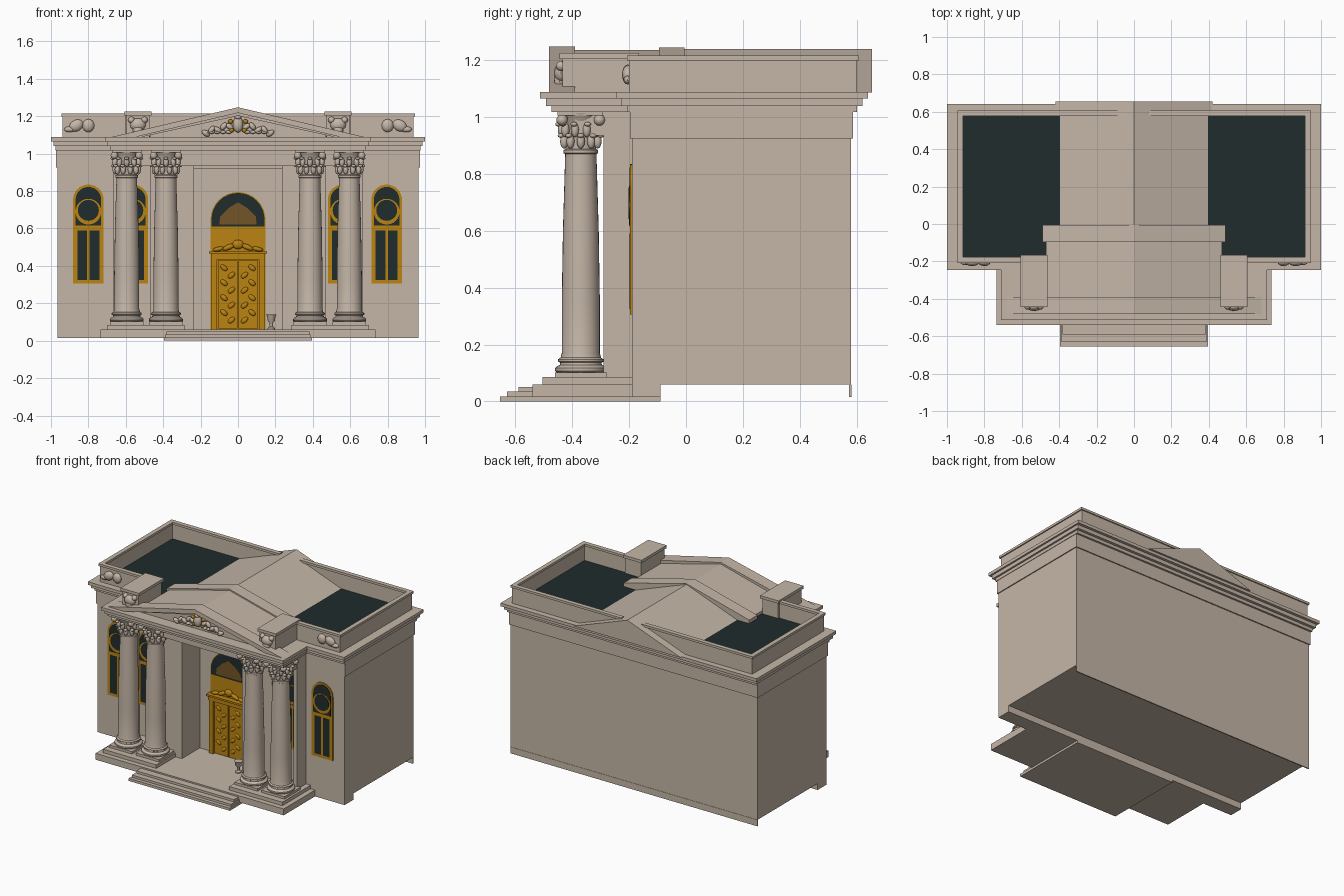
import bpy, bmesh, math
from mathutils import Matrix, Vector


def material(name, rgb):
    m = bpy.data.materials.new(name)
    m.diffuse_color = (*rgb, 1)
    return m


STONE = material("stone", (0.56, 0.47, 0.39))
GOLD = material("gold", (0.50, 0.23, 0.006))
GLASS = material("dark_glass", (0.014, 0.025, 0.026))
BRONZE = material("bronze", (0.17, 0.09, 0.02))


def finish(name, bm, mat, smooth=False):
    bmesh.ops.recalc_face_normals(bm, faces=bm.faces)
    me = bpy.data.meshes.new(name)
    bm.to_mesh(me)
    bm.free()
    me.materials.append(mat)
    ob = bpy.data.objects.new(name, me)
    bpy.context.collection.objects.link(ob)
    if smooth:
        bpy.ops.object.select_all(action='DESELECT')
        ob.select_set(True)
        bpy.context.view_layer.objects.active = ob
        bpy.ops.object.shade_smooth_by_angle(angle=math.radians(40))
    return ob


def box(name, x0, x1, y0, y1, z0, z1, mat=STONE):
    bm = bmesh.new()
    m = Matrix.Translation(((x0 + x1) / 2, (y0 + y1) / 2, (z0 + z1) / 2))
    bmesh.ops.create_cube(bm, size=1, matrix=m @ Matrix.Diagonal((x1 - x0, y1 - y0, z1 - z0, 1)))
    return finish(name, bm, mat)


def pair(name, x0, x1, *rest):
    box(name + "_right", x0, x1, *rest)
    box(name + "_left", -x1, -x0, *rest)


def slab(name, pts, y0, y1, mat=STONE):
    """Outline in x,z extruded along y."""
    bm = bmesh.new()
    f = bm.faces.new([bm.verts.new((x, y0, z)) for x, z in pts])
    r = bmesh.ops.extrude_face_region(bm, geom=[f])
    bmesh.ops.translate(bm, vec=(0, y1 - y0, 0),
                        verts=[v for v in r["geom"] if isinstance(v, bmesh.types.BMVert)])
    return finish(name, bm, mat)


def arch(cx, hw, z0, ztop, n=16):
    zc = ztop - hw
    return [(cx - hw, z0), (cx + hw, z0)] + [
        (cx + hw * math.cos(math.pi * i / n), zc + hw * math.sin(math.pi * i / n)) for i in range(n + 1)]


def disc(cx, cz, r, n=24):
    return [(cx + r * math.cos(2 * math.pi * i / n), cz + r * math.sin(2 * math.pi * i / n)) for i in range(n)]


def lathe(name, prof, cx, cy, n=28, mat=STONE):
    bm = bmesh.new()
    rings = [[bm.verts.new((cx + r * math.cos(2 * math.pi * i / n), cy + r * math.sin(2 * math.pi * i / n), z))
              for i in range(n)] for r, z in prof]
    for a, b in zip(rings, rings[1:]):
        for i in range(n):
            bm.faces.new((a[i], a[(i + 1) % n], b[(i + 1) % n], b[i]))
    bm.faces.new(rings[0])
    bm.faces.new(rings[-1])
    return finish(name, bm, mat, True)


def blobs(name, items, mat=STONE):
    """Carved relief from squashed spheres: (x, y, z, rx, ry, rz, tilt)."""
    bm = bmesh.new()
    for x, y, z, a, b, c, t in items:
        bmesh.ops.create_uvsphere(bm, u_segments=12, v_segments=8, radius=1,
                                  matrix=Matrix.Translation((x, y, z)) @ Matrix.Rotation(t, 4, 'Y')
                                  @ Matrix.Diagonal((a, b, c, 1)))
    return finish(name, bm, mat, True)


# Main building with a recessed entrance bay
box("main_body", -0.965, 0.965, -0.09, 0.58, 0.06, 1.04)
pair("front_wing", 0.235, 0.965, -0.19, -0.09, 0.015, 1.04)
box("entrance_lintel", -0.235, 0.235, -0.19, -0.09, 0.92, 1.04)
pair("inner_pier", 0.235, 0.47, -0.29, -0.19, 0.06, 1.03)
pair("outer_pilaster", 0.635, 0.665, -0.29, -0.19, 0.06, 1.03)
box("back_skirt", -0.965, 0.965, 0.574, 0.582, 0.015, 0.06)
box("back_frieze", -0.972, 0.972, -0.085, 0.588, 0.925, 1.04)
pair("front_frieze", 0.67, 0.972, -0.197, -0.085, 0.925, 1.04)

# Platform and entrance steps
box("platform", -0.735, 0.735, -0.54, -0.09, 0.015, 0.06)
for i, (y, z0, z1) in enumerate([(-0.655, 0.0, 0.018), (-0.63, 0.018, 0.034), (-0.59, 0.034, 0.05)]):
    box(f"step_{i}", -0.395 + 0.007 * i, 0.395 - 0.007 * i, y, -0.09 if i == 0 else -0.5, z0, z1)
pair("column_plinth", 0.285, 0.70, -0.505, -0.19, 0.06, 0.085)

# Columns with leafy capitals
SHAFT = [(0.083, 0.10), (0.09, 0.107), (0.09, 0.117), (0.083, 0.124), (0.074, 0.128), (0.073, 0.136),
         (0.08, 0.14), (0.08, 0.148), (0.071, 0.154), (0.067, 0.17), (0.067, 0.35), (0.063, 0.6),
         (0.055, 0.87), (0.061, 0.873), (0.061, 0.884), (0.054, 0.888), (0.054, 0.94), (0.062, 0.98), (0.08, 1.012)]
CY = -0.37
for k, cx in enumerate((-0.595, -0.385, 0.385, 0.595)):
    box(f"column_foot_{k}", cx - 0.09, cx + 0.09, CY - 0.09, CY + 0.09, 0.085, 0.102)
    lathe(f"column_{k}", SHAFT, cx, CY)
    box(f"capital_top_{k}", cx - 0.078, cx + 0.078, CY - 0.082, CY + 0.078, 1.006, 1.024)
    leaves = []
    for tier, (r, z, h) in enumerate([(0.062, 0.915, 0.026), (0.067, 0.955, 0.026)]):
        for i in range(10):
            a = 2 * math.pi * (i + tier / 2) / 10
            leaves.append((cx + r * math.cos(a), CY + r * math.sin(a), z, 0.014, 0.014, h, 0))
            leaves.append((cx + (r + .011) * math.cos(a), CY + (r + .011) * math.sin(a), z + 0.02, .012, .012, .008, 0))
    for sx in (-1, 1):
        for sy in (-1, 1):
            leaves.append((cx + sx * 0.066, CY + sy * 0.066, 0.99, 0.02, 0.02, 0.02, 0))
    blobs(f"capital_leaves_{k}", leaves)

# Entablature and cornices, stepped outward
box("architrave", -0.66, 0.66, -0.39, -0.29, 0.935, 1.03)
for i, (z0, z1, f) in enumerate([(1.018, 1.04, 0.3), (1.04, 1.066, 0.65), (1.066, 1.088, 1.0)]):
    ox, oy = 0.035 * f, 0.056 * f
    box(f"main_cornice_{i}", -0.965 - ox, 0.965 + ox, -0.19 - oy, 0.585 + oy, z0, z1)
    box(f"portico_cornice_{i}", -0.675 - ox, 0.675 + ox, -0.457 - oy, -0.15, z0, z1)

# Parapet around the flat roofs
pair("roof_panel", 0.30, 0.93, -0.185, 0.59, 1.08, 1.095, GLASS)
for n, z0, z1, o in (("parapet", 1.085, 1.2, 0.0), ("parapet_cap", 1.2, 1.216, 0.008)):
    pair(n + "_side", 0.922 - o, 0.937 + o, -0.2 - o, 0.6 + o, z0, z1)
    pair(n + "_front", 0.6, 0.937 + o, -0.2 - o, -0.185 + o, z0, z1)
    pair(n + "_back", 0.08, 0.937 + o, 0.585 - o, 0.6 + o, z0, z1)

# Pedestals and carved scrolls
pair("pedestal", 0.473, 0.597, -0.435, -0.175, 1.085, 1.205)
pair("pedestal_cap", 0.463, 0.607, -0.445, -0.165, 1.205, 1.225)
for s, side in ((-1, "left"), (1, "right")):
    blobs("pedestal_scroll_" + side, [(s * 0.535, -0.44, 1.155, 0.042, 0.025, 0.035, 0),
                                      (s * 0.535, -0.445, 1.125, 0.028, 0.02, 0.03, 0),
                                      (s * 0.50, -0.438, 1.18, 0.018, 0.02, 0.018, 0),
                                      (s * 0.57, -0.438, 1.18, 0.018, 0.02, 0.018, 0)])
    blobs("parapet_scroll_" + side, [(s * 0.80, -0.205, 1.15, 0.032, 0.02, 0.035, 0),
                                     (s * 0.865, -0.205, 1.15, 0.04, 0.02, 0.03, 0.5 * s),
                                     (s * 0.90, -0.205, 1.13, 0.03, 0.015, 0.015, 0)])


# Gable roof: rear roof, joint band, portico roof and pediment
def gable(hw, z0, top):
    return [(-hw, z0), (hw, z0), (0, top)]


slab("rear_roof", gable(0.42, 1.086, 1.24), -0.05, 0.655)
slab("roof_band", [(-0.49, 1.086), (0.49, 1.086), (0.49, 1.12), (0, 1.245), (-0.49, 1.12)], -0.095, -0.005)
slab("portico_roof", [(-0.47, 1.086), (0.47, 1.086), (0.47, 1.115), (0, 1.236), (-0.47, 1.115)], -0.43, -0.09)
for i, (hw, drop, y) in enumerate([(0.69, 0.0, -0.482), (0.66, 0.016, -0.462)]):
    top = 1.248 - drop
    slab(f"raking_cornice_{i}", [(-hw, 1.086), (-hw + 0.13, 1.086), (0, top - 0.03), (hw - 0.13, 1.086),
                                 (hw, 1.086), (0, top)], y, -0.39)

# Pediment carving: shield with leafy sprays
carving = [(0, -0.45, 1.155, 0.028, 0.022, 0.042, 0), (0, -0.455, 1.195, 0.018, 0.015, 0.012, 0)]
for s in (-1, 1):
    for i in range(5):
        carving.append((s * (0.045 + 0.032 * i), -0.44, 1.145 - 0.009 * i + 0.01 * (i % 2),
                        0.024, 0.015, 0.014, s * (0.9 if i % 2 else -0.6)))
        carving.append((s * (0.05 + 0.03 * i), -0.44, 1.115, 0.016, 0.014, 0.009, 0))
blobs("pediment_carving", carving)
blobs("pediment_gilding", [(s * x, -0.443, z, 0.014, 0.012, 0.012, 0)
                           for s in (-1, 1) for x, z in ((0.035, 1.125), (0.04, 1.172))], GOLD)

# Arched windows
for k, cx in enumerate((-0.8, -0.562, 0.795, 0.562)):
    slab(f"window_frame_{k}", arch(cx, 0.082, 0.305, 0.835), -0.197, -0.189, GOLD)
    slab(f"window_arch_glass_{k}", arch(cx, 0.068, 0.615, 0.822), -0.199, -0.19, GLASS)
    slab(f"window_ring_{k}", disc(cx, 0.69, 0.069), -0.201, -0.192, GOLD)
    slab(f"window_round_glass_{k}", disc(cx, 0.697, 0.056), -0.203, -0.194, GLASS)
    for j, s in enumerate((-1, 1)):
        x = cx + s * 0.033
        box(f"window_pane_{k}_{j}", x - 0.026, x + 0.026, -0.199, -0.19, 0.325, 0.59, GLASS)

# Entrance door with arched light above
slab("door_surround", arch(0, 0.147, 0.06, 0.795), -0.097, -0.088, GOLD)
slab("fan_light", [(x, max(z, 0.61)) for x, z in arch(0, 0.142, 0.61, 0.79)], -0.1, -0.092, GLASS)
slab("fan_light_ornament", [(-0.10, 0.622), (0.10, 0.622), (0.095, 0.665), (0.05, 0.71), (0.0, 0.74),
                            (-0.05, 0.71), (-0.095, 0.665)], -0.102, -0.094, BRONZE)
pair("door_post", 0.112, 0.142, -0.118, -0.09, 0.06, 0.44, GOLD)
box("door_head", -0.145, 0.145, -0.125, -0.09, 0.435, 0.465, GOLD)
box("door_head_cap", -0.155, 0.155, -0.135, -0.09, 0.465, 0.478, GOLD)
pair("door_leaf", 0.004, 0.106, -0.108, -0.09, 0.065, 0.43, GOLD)
relief = [(0, -0.105, 0.515, 0.03, 0.015, 0.025, 0)]
for s in (-1, 1):
    relief += [(s * 0.05, -0.105, 0.50, 0.035, 0.014, 0.014, s * 0.4),
               (s * 0.105, -0.105, 0.49, 0.03, 0.014, 0.012, s * 0.2)]
    for i in range(8):
        relief.append((s * (0.055 + (0.02 if i % 2 else -0.02)), -0.109, 0.11 + 0.04 * i, 0.022, 0.008, 0.013,
                       0.7 if i % 2 else -0.7))
blobs("door_relief", relief, GOLD)

# Small urn beside the door
lathe("urn", [(0.02, 0.06), (0.02, 0.068), (0.009, 0.076), (0.009, 0.095), (0.02, 0.108), (0.022, 0.13),
              (0.028, 0.14)], 0.178, -0.25, 16)
